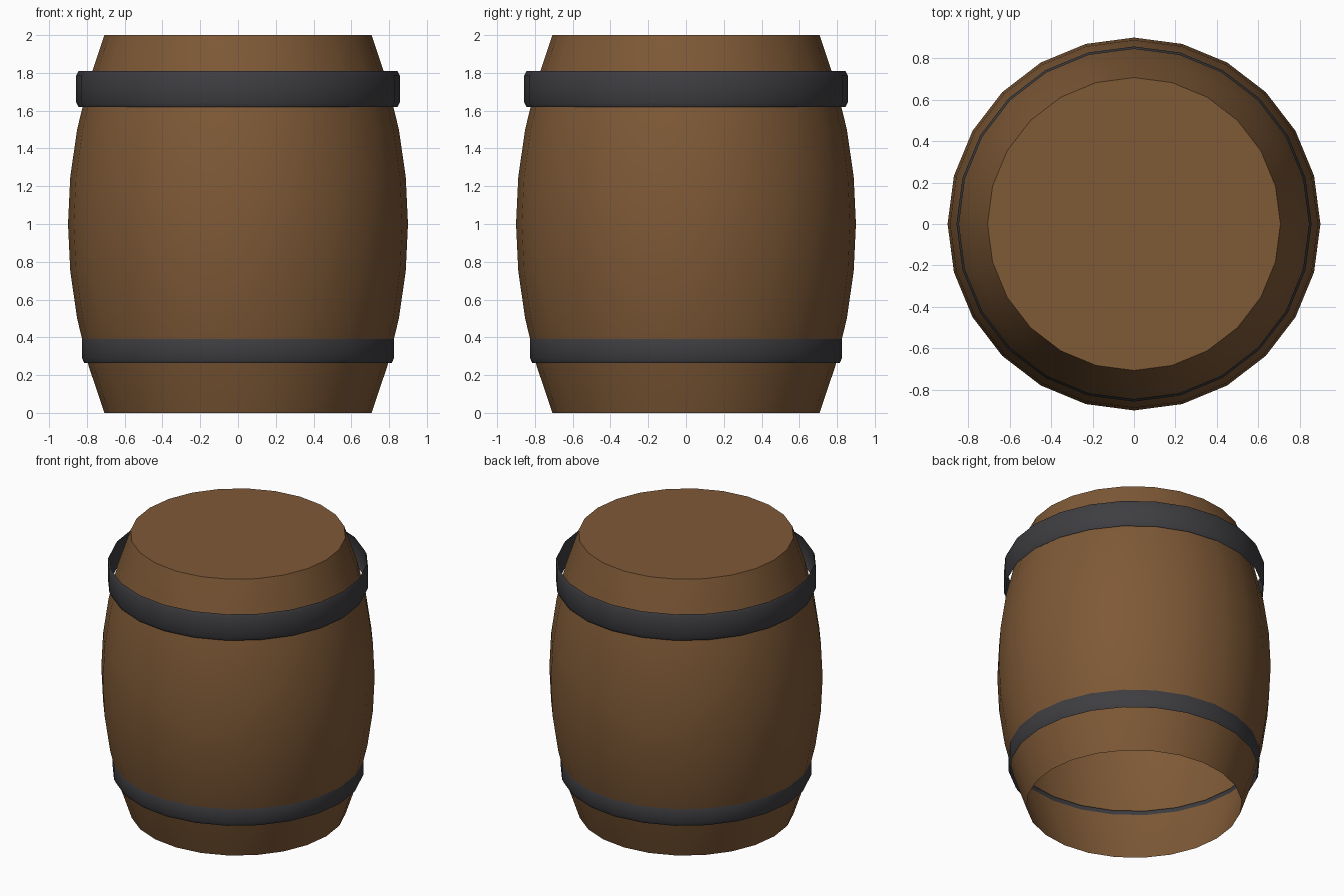
import bpy, bmesh, math

if "Cube" in bpy.data.objects:
    bpy.data.objects.remove(bpy.data.objects["Cube"])

SIDES = 24


def material(name, color):
    m = bpy.data.materials.new(name)
    m.diffuse_color = (*color, 1)
    m.use_nodes = True
    m.node_tree.nodes["Principled BSDF"].inputs["Base Color"].default_value = m.diffuse_color
    return m


def lathe(name, profile, mat, cap_top=False):
    """Revolve (radius, z) points around the z axis as an open sheet."""
    bm = bmesh.new()
    rings = []
    for r, z in profile:
        rings.append([bm.verts.new((r * math.cos(2 * math.pi * i / SIDES),
                                    r * math.sin(2 * math.pi * i / SIDES), z))
                      for i in range(SIDES)])
    for low, high in zip(rings, rings[1:]):
        for i in range(SIDES):
            j = (i + 1) % SIDES
            bm.faces.new((low[i], low[j], high[j], high[i]))
    if cap_top:
        bm.faces.new(rings[-1])
    mesh = bpy.data.meshes.new(name)
    bm.to_mesh(mesh)
    bm.free()
    obj = bpy.data.objects.new(name, mesh)
    bpy.context.collection.objects.link(obj)
    mesh.materials.append(mat)
    bpy.ops.object.select_all(action='DESELECT')
    obj.select_set(True)
    bpy.context.view_layer.objects.active = obj
    bpy.ops.object.shade_smooth_by_angle(angle=math.radians(40))
    return obj


wood = material("wood", (0.21, 0.10, 0.037))
iron = material("iron", (0.048, 0.048, 0.054))

# Bulging body: closed on top, open underneath
body = [(0.9 - 0.193 * (k / 4 - 1) ** 2, k / 4) for k in range(9)]
lathe("barrel_body", body, wood, cap_top=True)

# Thin hoops with slightly turned-in edges
for name, r, z0, z1 in (("lower_hoop", 0.826, 0.265, 0.415),
                        ("upper_hoop", 0.857, 1.62, 1.81)):
    e = 0.025
    lathe(name, [(r - 0.012, z0), (r, z0 + e), (r, z1 - e), (r - 0.012, z1)], iron)
